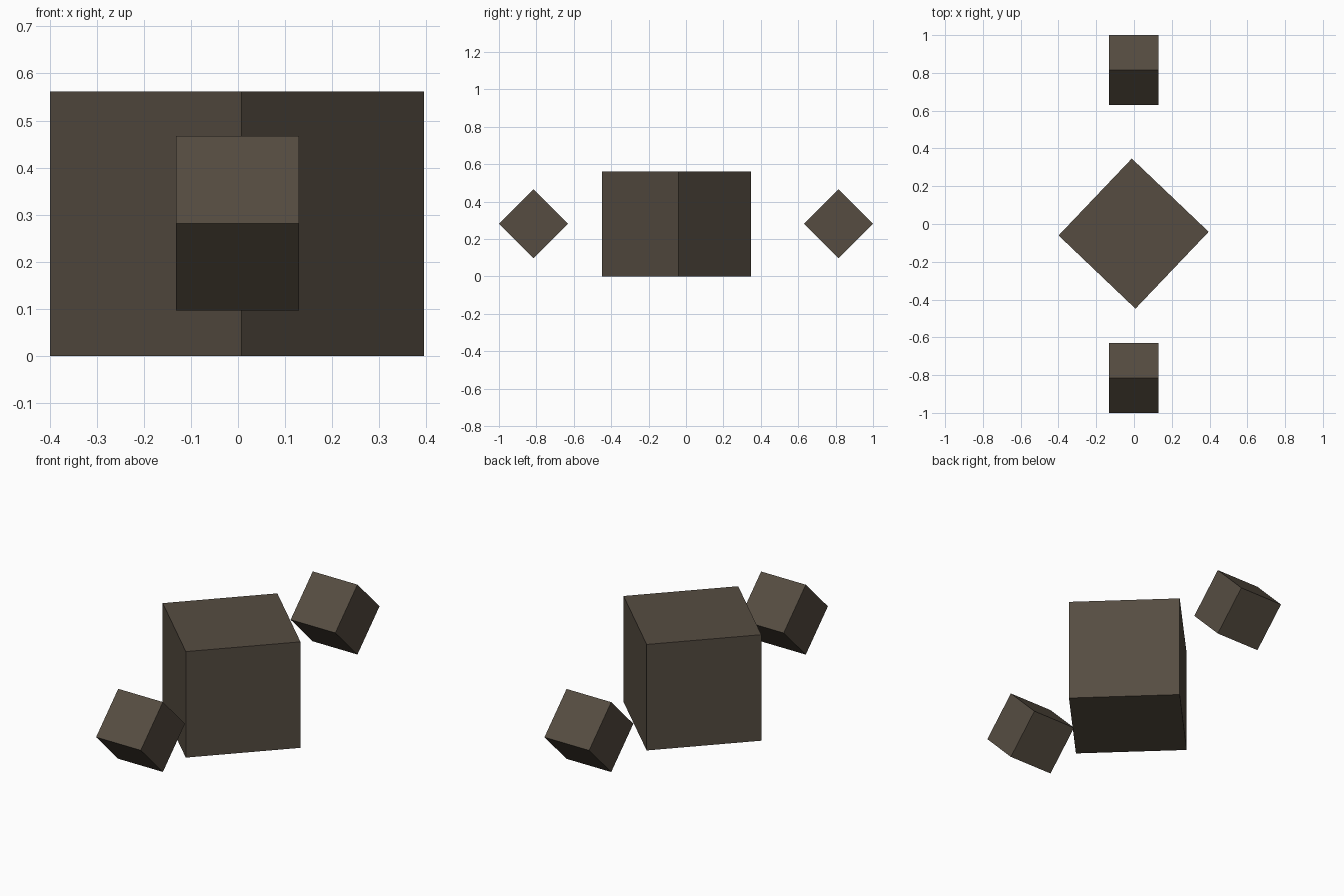
import bpy
from math import radians

default = bpy.data.objects.get("Cube")
if default:
    bpy.data.objects.remove(default, do_unlink=True)

# Single dark brown colour
brown = bpy.data.materials.new("dark_brown")
brown.use_nodes = True
colour = (0.092, 0.073, 0.053, 1)
brown.diffuse_color = colour
brown.node_tree.nodes["Principled BSDF"].inputs["Base Color"].default_value = colour


def add_block(name, size, location, rotation):
    bpy.ops.mesh.primitive_cube_add(size=size, location=location, rotation=rotation)
    block = bpy.context.object
    block.name = name
    block.data.materials.append(brown)
    return block


# Large central block, turned about the vertical axis
add_block("body_block", 0.562, (-0.002, -0.051, 0.281), (0, 0, radians(46.4)))

# Small blocks balanced on edge, in front and behind
for name, side in (("front_block", -1), ("back_block", 1)):
    add_block(name, 0.262, (-0.001, side * 0.815, 0.282), (radians(45), 0, 0))
